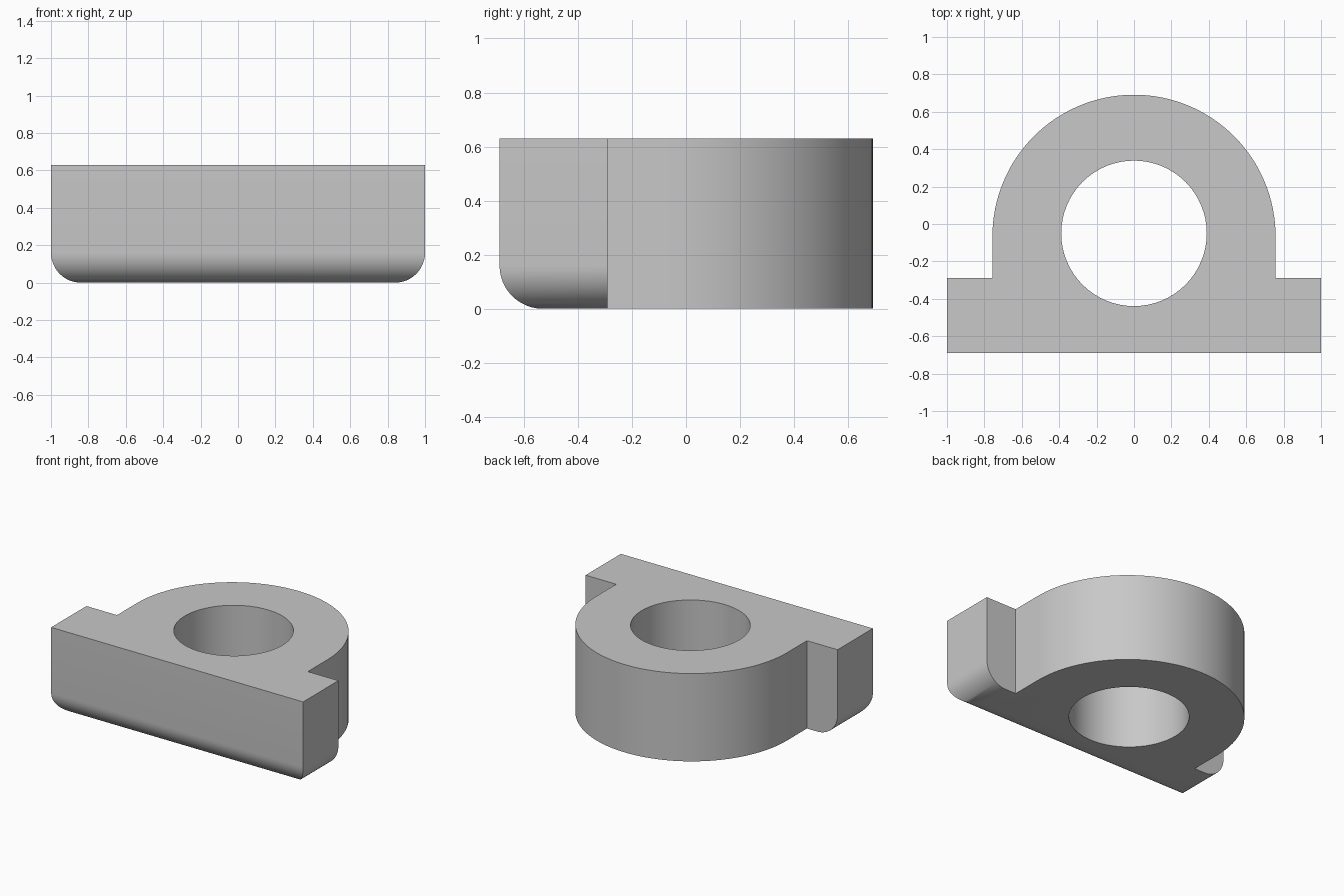
import bpy
import bmesh
from math import cos, sin, pi, radians

if "Cube" in bpy.data.objects:
    bpy.data.objects.remove(bpy.data.objects["Cube"], do_unlink=True)

HEIGHT = 0.63
FRONT, STEP = -0.69, -0.29      # depth range of the mounting flange
RADIUS, ARC_Y = 0.757, -0.066   # rounded housing
BORE, BORE_Y = 0.389, -0.05     # through hole
FILLET = 0.16
SEGMENTS = 64

grey = bpy.data.materials.new("light_grey")
grey.use_nodes = True
colour = (0.58, 0.58, 0.58, 1)
grey.diffuse_color = colour
grey.node_tree.nodes["Principled BSDF"].inputs["Base Color"].default_value = colour


def extruded(name, outline, z0, z1, fillet=0):
    """Extrude a plan outline, optionally rounding the lower end edges."""
    bm = bmesh.new()
    base = bm.faces.new([bm.verts.new((x, y, z0)) for x, y in outline])
    top = bmesh.ops.extrude_face_region(bm, geom=[base], use_keep_orig=True)["geom"]
    bmesh.ops.translate(bm, vec=(0, 0, z1 - z0),
                        verts=[v for v in top if isinstance(v, bmesh.types.BMVert)])
    if fillet:
        ends = [e for e in bm.edges
                if all(abs(v.co.x) > 0.999 and v.co.z < z0 + 0.001 for v in e.verts)]
        bmesh.ops.bevel(bm, geom=ends, offset=fillet, segments=12,
                        profile=0.5, affect='EDGES')
    bmesh.ops.recalc_face_normals(bm, faces=bm.faces)
    mesh = bpy.data.meshes.new(name)
    bm.to_mesh(mesh)
    bm.free()
    mesh.materials.append(grey)
    obj = bpy.data.objects.new(name, mesh)
    bpy.context.collection.objects.link(obj)
    return obj


# Bearing block: flange with a rounded housing behind it
arc = [(RADIUS * cos(pi * i / SEGMENTS), ARC_Y + RADIUS * sin(pi * i / SEGMENTS))
       for i in range(SEGMENTS + 1)]
outline = ([(-1, FRONT), (1, FRONT), (1, STEP), (RADIUS, STEP)] + arc
           + [(-RADIUS, STEP), (-1, STEP)])
block = extruded("bearing_block", outline, 0, HEIGHT, FILLET)

# Through bore
circle = [(BORE * cos(2 * pi * i / SEGMENTS), BORE_Y + BORE * sin(2 * pi * i / SEGMENTS))
          for i in range(SEGMENTS)]
cutter = extruded("bore_cutter", circle, -0.1, HEIGHT + 0.1)
cutter.hide_render = True
cut = block.modifiers.new("bore", 'BOOLEAN')
cut.operation = 'DIFFERENCE'
cut.solver = 'EXACT'
cut.object = cutter

# Apply the cut, drop the helper, and smooth the curved walls
bpy.ops.object.select_all(action='DESELECT')
block.select_set(True)
bpy.context.view_layer.objects.active = block
bpy.ops.object.modifier_apply(modifier=cut.name)
bpy.data.objects.remove(cutter, do_unlink=True)
bpy.ops.object.shade_smooth_by_angle(angle=radians(30))
